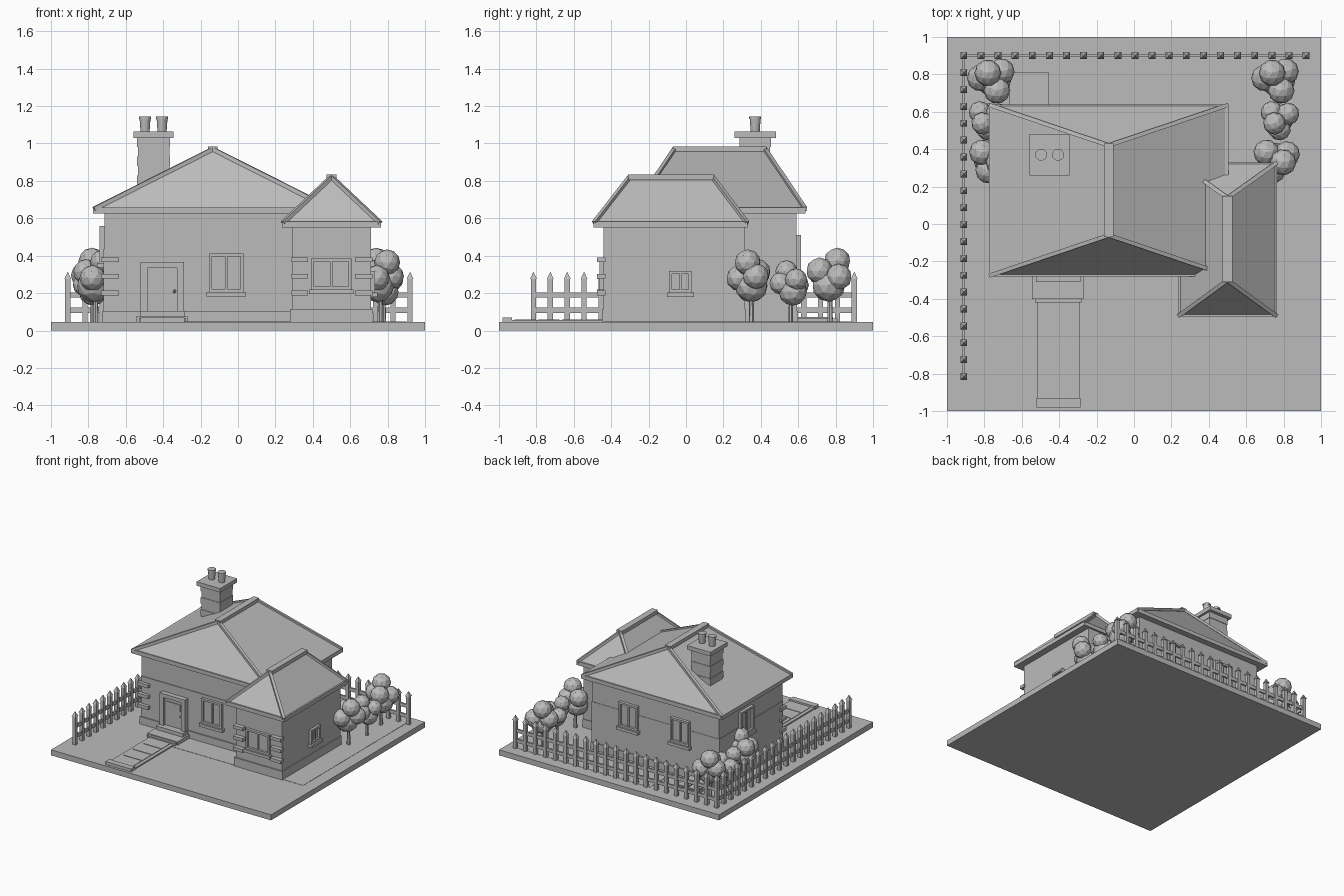
import bpy, bmesh, math
from mathutils import Matrix, Vector

if "Cube" in bpy.data.objects:
    bpy.data.objects.remove(bpy.data.objects["Cube"])

GREY = (0.5, 0.5, 0.5, 1)
grey = bpy.data.materials.new("plain_grey")
grey.use_nodes = True
grey.diffuse_color = GREY
grey.node_tree.nodes["Principled BSDF"].inputs["Base Color"].default_value = GREY
GROUND = 0.045


def finish(bm, name, matrix=None):
    """Turn a bmesh into a named, flat shaded object."""
    bmesh.ops.recalc_face_normals(bm, faces=bm.faces)
    mesh = bpy.data.meshes.new(name)
    bm.to_mesh(mesh)
    bm.free()
    mesh.materials.append(grey)
    obj = bpy.data.objects.new(name, mesh)
    if matrix:
        obj.matrix_world = matrix
    bpy.context.collection.objects.link(obj)
    return obj


def box(bm, x0, x1, y0, y1, z0, z1):
    m = Matrix.Translation(((x0 + x1) / 2, (y0 + y1) / 2, (z0 + z1) / 2))
    bmesh.ops.create_cube(bm, size=1, matrix=m @ Matrix.Diagonal((x1 - x0, y1 - y0, z1 - z0, 1)))


def block(name, *bounds):
    bm = bmesh.new()
    box(bm, *bounds)
    return finish(bm, name)


def cone(bm, x, y, z0, z1, r0, r1, sides, turn=0):
    m = Matrix.Translation((x, y, (z0 + z1) / 2)) @ Matrix.Rotation(turn, 4, "Z")
    bmesh.ops.create_cone(bm, cap_ends=True, segments=sides, radius1=r0, radius2=r1,
                          depth=z1 - z0, matrix=m)


def bar(bm, a, b, width):
    a, b = Vector(a), Vector(b)
    m = Matrix.Translation((a + b) / 2) @ (b - a).to_track_quat("X", "Z").to_matrix().to_4x4()
    bmesh.ops.create_cube(bm, size=1, matrix=m @ Matrix.Diagonal(((b - a).length, width, width, 1)))


def hip_roof(name, x0, x1, y0, y1, ya, yb, eave, top):
    """Hipped roof with eaves board, hip tiles and ridge cap."""
    xm = (x0 + x1) / 2
    corners = [(x0, y0, eave), (x1, y0, eave), (x1, y1, eave), (x0, y1, eave)]
    ridge = [(xm, ya, top), (xm, yb, top)]
    bm = bmesh.new()
    a, b, c, d, e, f = [bm.verts.new(p) for p in corners + ridge]
    for face in [(a, b, e), (b, c, f, e), (c, d, f), (d, a, e, f), (d, c, b, a)]:
        bm.faces.new(face)
    finish(bm, name + "_roof")
    bm = bmesh.new()
    for i, corner in enumerate(corners):
        bar(bm, corner, ridge[i // 2], 0.022)
    finish(bm, name + "_hip_tiles")
    block(name + "_ridge_cap", xm - 0.026, xm + 0.026, ya - 0.01, yb + 0.01, top - 0.015, top + 0.015)
    block(name + "_eaves", x0 - 0.005, x1 + 0.005, y0 - 0.005, y1 + 0.005, eave - 0.025, eave + 0.007)


def window(name, x, y, z, width, height, angle):
    """Window built facing -y around its centre, then turned onto its wall."""
    w, h, t = width / 2, height / 2, 0.016
    bm = bmesh.new()
    for s in (-1, 1):
        box(bm, s * (w - t / 2) - t / 2, s * (w - t / 2) + t / 2, -0.022, 0.01, -h, h)
        box(bm, -w + t, w - t, -0.022, 0.01, s * (h - t / 2) - t / 2, s * (h - t / 2) + t / 2)
    box(bm, -0.006, 0.006, -0.014, 0.01, -h + t, h - t)
    box(bm, -w + t, w - t, -0.004, 0.01, -h + t, h - t)
    box(bm, -w - 0.012, w + 0.012, -0.035, 0.01, -h - 0.024, -h)
    finish(bm, name, Matrix.Translation((x, y, z)) @ Matrix.Rotation(angle, 4, "Z"))


# Base and garden paving
block("ground", -1, 1, -1, 1, 0, GROUND)
block("paving", -0.3, 0.9, -0.44, 0.9, GROUND, GROUND + 0.002)

# Main house and side wing
block("main_walls", -0.715, 0.44, -0.23, 0.59, GROUND, 0.64)
block("main_lower_wall", -0.718, 0.443, -0.235, 0.593, GROUND, 0.435)
block("main_plinth", -0.725, 0.45, -0.245, 0.60, GROUND, 0.105)
block("wing_walls", 0.29, 0.71, -0.44, 0.315, GROUND, 0.57)
block("wing_plinth", 0.277, 0.718, -0.45, 0.32, GROUND, 0.115)
hip_roof("main", -0.77, 0.50, -0.275, 0.635, -0.06, 0.42, 0.65, 0.97)
hip_roof("wing", 0.24, 0.76, -0.49, 0.325, -0.30, 0.14, 0.575, 0.82)

# Corner stones
bm = bmesh.new()
for z in (0.2, 0.29, 0.378):
    box(bm, -0.732, -0.635, -0.262, -0.19, z - 0.013, z + 0.013)
    box(bm, 0.285, 0.375, -0.475, -0.43, z - 0.013, z + 0.013)
    box(bm, 0.625, 0.72, -0.475, -0.43, z - 0.013, z + 0.013)
finish(bm, "corner_stones")

# Windows
window("front_window", -0.063, -0.235, 0.308, 0.185, 0.205, 0)
window("wing_front_window", 0.498, -0.44, 0.303, 0.215, 0.165, 0)
window("wing_side_window", 0.71, -0.03, 0.262, 0.12, 0.115, math.pi / 2)
window("left_window", -0.718, 0.255, 0.46, 0.17, 0.2, -math.pi / 2)
for x in (0.1, -0.37):
    window("back_window", x, 0.593, 0.41, 0.17, 0.2, math.pi)

# Front door with frame, small pane and knob
bm = bmesh.new()
for x0, x1 in ((-0.52, -0.485), (-0.325, -0.29)):
    box(bm, x0, x1, -0.275, -0.22, 0.075, 0.365)
box(bm, -0.485, -0.325, -0.275, -0.22, 0.335, 0.365)
finish(bm, "door_frame")
block("door", -0.485, -0.325, -0.255, -0.22, 0.075, 0.335)
block("door_pane", -0.465, -0.345, -0.262, -0.25, 0.245, 0.305)
bm = bmesh.new()
bmesh.ops.create_icosphere(bm, subdivisions=1, radius=0.01, matrix=Matrix.Translation((-0.34, -0.262, 0.21)))
finish(bm, "door_knob")

# Steps and garden path
block("upper_step", -0.525, -0.285, -0.31, -0.23, GROUND, 0.105)
block("lower_step", -0.545, -0.27, -0.40, -0.23, GROUND, 0.075)
block("path", -0.515, -0.29, -0.98, -0.38, GROUND, 0.056)
block("path_head", -0.53, -0.28, -0.42, -0.39, GROUND, 0.066)
block("path_end", -0.52, -0.287, -0.98, -0.93, GROUND, 0.07)
bm = bmesh.new()
for i in range(4):
    y = -0.425 - i * 0.126
    box(bm, -0.488, -0.317, y - 0.113, y, GROUND, 0.06)
finish(bm, "path_slabs")

# Low hatch behind the house
block("hatch_base", -0.665, -0.455, 0.59, 0.81, GROUND, 0.065)
for x in (-0.61, -0.51):
    block("hatch_door", x - 0.045, x + 0.045, 0.59, 0.785, 0.065, 0.073)

# Chimney of alternating courses, with cap and two pots
bm = bmesh.new()
for i in range(6):
    grow = 0.004 * (i % 2)
    box(bm, -0.535 - grow, -0.367 + grow, 0.29 - grow, 0.45 + grow, 0.73 + i * 0.05, 0.78 + i * 0.05)
finish(bm, "chimney_stack")
block("chimney_cap", -0.558, -0.345, 0.26, 0.48, 1.03, 1.063)
bm = bmesh.new()
for x in (-0.497, -0.406):
    cone(bm, x, 0.37, 1.063, 1.13, 0.024, 0.029, 12)
    cone(bm, x, 0.37, 1.13, 1.143, 0.032, 0.032, 12)
finish(bm, "chimney_pots")

# Picket fence along the left and back edges
bm = bmesh.new()
posts = [(-0.91, 0.9 - i * 0.0903) for i in range(20)] + [(-0.91 + i * 0.0915, 0.9) for i in range(1, 21)]
for x, y in posts:
    box(bm, x - 0.014, x + 0.014, y - 0.014, y + 0.014, GROUND, 0.275)
    cone(bm, x, y, 0.275, 0.312, 0.026, 0.002, 4, math.pi / 4)
finish(bm, "fence_posts")
bm = bmesh.new()
for z in (0.108, 0.19):
    box(bm, -0.917, -0.903, -0.815, 0.9, z - 0.014, z + 0.014)
    box(bm, -0.91, 0.92, 0.893, 0.907, z - 0.014, z + 0.014)
finish(bm, "fence_rails")

# Faceted trees: clustered balls on short trunks
BALLS = [(0.01, -0.01, 0.235, 0.095), (-0.06, 0.03, 0.29, 0.075), (0.065, 0.03, 0.28, 0.075),
         (0.01, -0.065, 0.315, 0.075), (-0.01, 0.045, 0.37, 0.075)]


def tree(name, x, y, size, turn):
    bm = bmesh.new()
    for bx, by, bz, r in BALLS:
        bmesh.ops.create_icosphere(bm, subdivisions=2, radius=r, matrix=Matrix.Translation((bx, by, bz)))
    cone(bm, 0, 0, 0.02, 0.2, 0.016, 0.012, 6)
    m = Matrix.Translation((x, y, 0.02)) @ Matrix.Rotation(turn, 4, "Z") @ Matrix.Scale(size, 4)
    finish(bm, name, m)


for side, name in ((1, "right"), (-1, "left")):
    tree(name + "_back_tree", side * 0.76, 0.77, 0.95, 0.3)
    tree(name + "_middle_tree", side * 0.78, 0.56, 0.8, 2.0)
    tree(name + "_front_tree", side * 0.76, 0.35, 0.93, 4.0)
